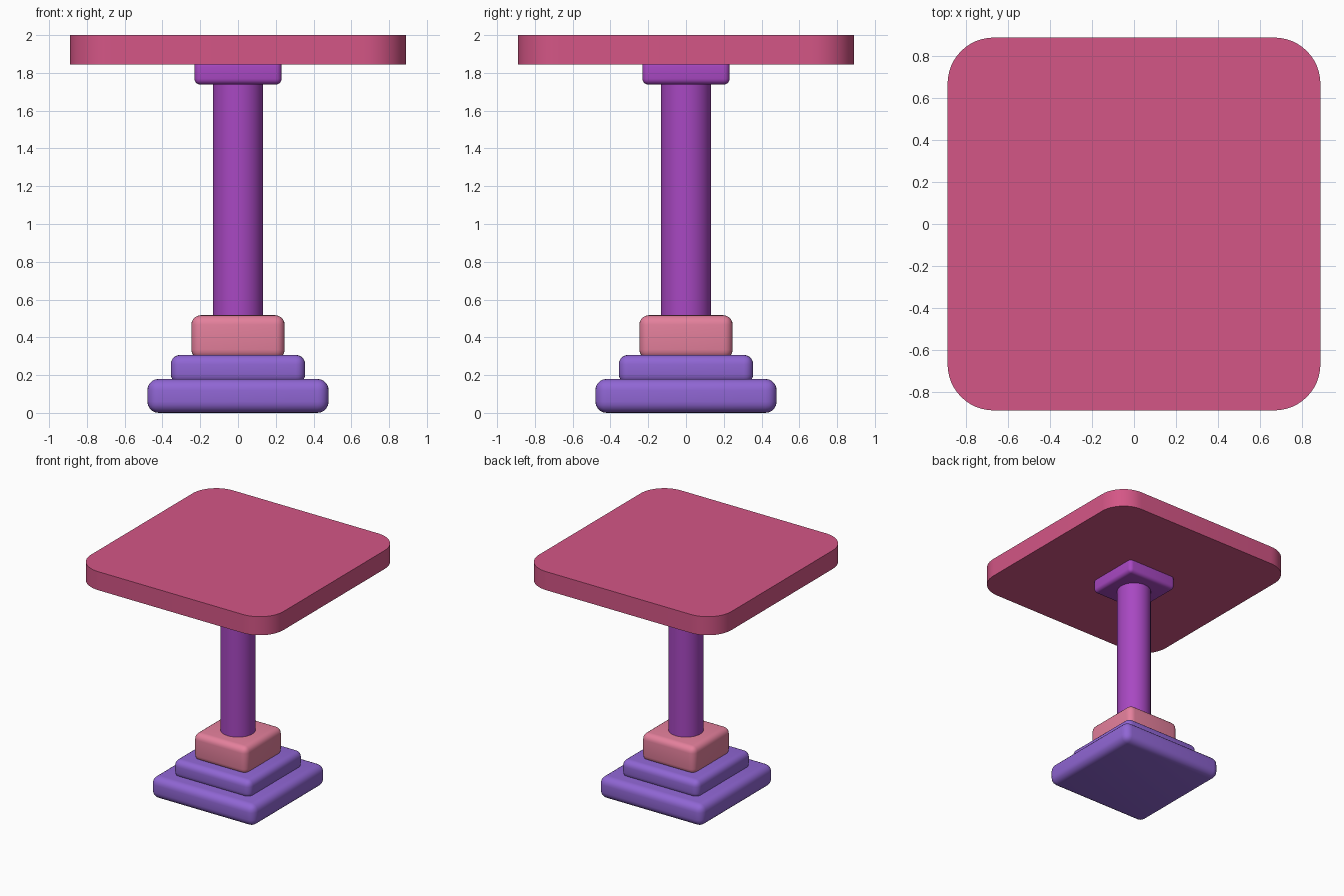
import bpy, bmesh, math

if "Cube" in bpy.data.objects:
    bpy.data.objects.remove(bpy.data.objects["Cube"])


def material(name, r, g, b):
    def lin(c):
        c /= 255
        return c / 12.92 if c <= 0.04045 else ((c + 0.055) / 1.055) ** 2.4
    m = bpy.data.materials.new(name)
    m.diffuse_color = (lin(r), lin(g), lin(b), 1)
    m.use_nodes = True
    m.node_tree.nodes["Principled BSDF"].inputs["Base Color"].default_value = m.diffuse_color
    return m


rose = material("rose", 212, 86, 134)
violet = material("violet", 168, 72, 194)
lavender = material("lavender", 144, 102, 212)
pink = material("pink", 228, 128, 156)


def finish(mesh_bm, name, mat):
    me = bpy.data.meshes.new(name)
    mesh_bm.to_mesh(me)
    mesh_bm.free()
    ob = bpy.data.objects.new(name, me)
    bpy.context.collection.objects.link(ob)
    me.materials.append(mat)
    bpy.ops.object.select_all(action='DESELECT')
    ob.select_set(True)
    bpy.context.view_layer.objects.active = ob
    bpy.ops.object.shade_smooth_by_angle(angle=math.radians(35))


def block(name, half, z0, z1, radius, mat, upright_only=False, segments=5):
    """Square block with rounded edges (all, or only the four upright ones)."""
    bm = bmesh.new()
    bmesh.ops.create_cube(bm, size=1)
    for v in bm.verts:
        v.co = (v.co.x * 2 * half, v.co.y * 2 * half, z0 + (v.co.z + 0.5) * (z1 - z0))
    edges = [e for e in bm.edges
             if not upright_only or abs(e.verts[0].co.z - e.verts[1].co.z) > 0.01]
    bmesh.ops.bevel(bm, geom=edges, offset=radius, segments=segments,
                    profile=0.5, affect='EDGES')
    finish(bm, name, mat)


# Stepped foot
block("base_plate", 0.48, 0.0, 0.18, 0.06, lavender)
block("base_step", 0.356, 0.155, 0.307, 0.05, lavender)
block("column_plinth", 0.247, 0.285, 0.517, 0.05, pink)

# Round column
bm = bmesh.new()
bmesh.ops.create_cone(bm, cap_ends=True, segments=48, radius1=0.133, radius2=0.133, depth=1.3)
bmesh.ops.translate(bm, verts=bm.verts, vec=(0, 0, 1.14))
finish(bm, "column", violet)

# Support under the top, and the top itself
block("column_cap", 0.231, 1.738, 1.865, 0.032, violet)
block("table_top", 0.89, 1.845, 2.0, 0.22, rose, upright_only=True, segments=12)
